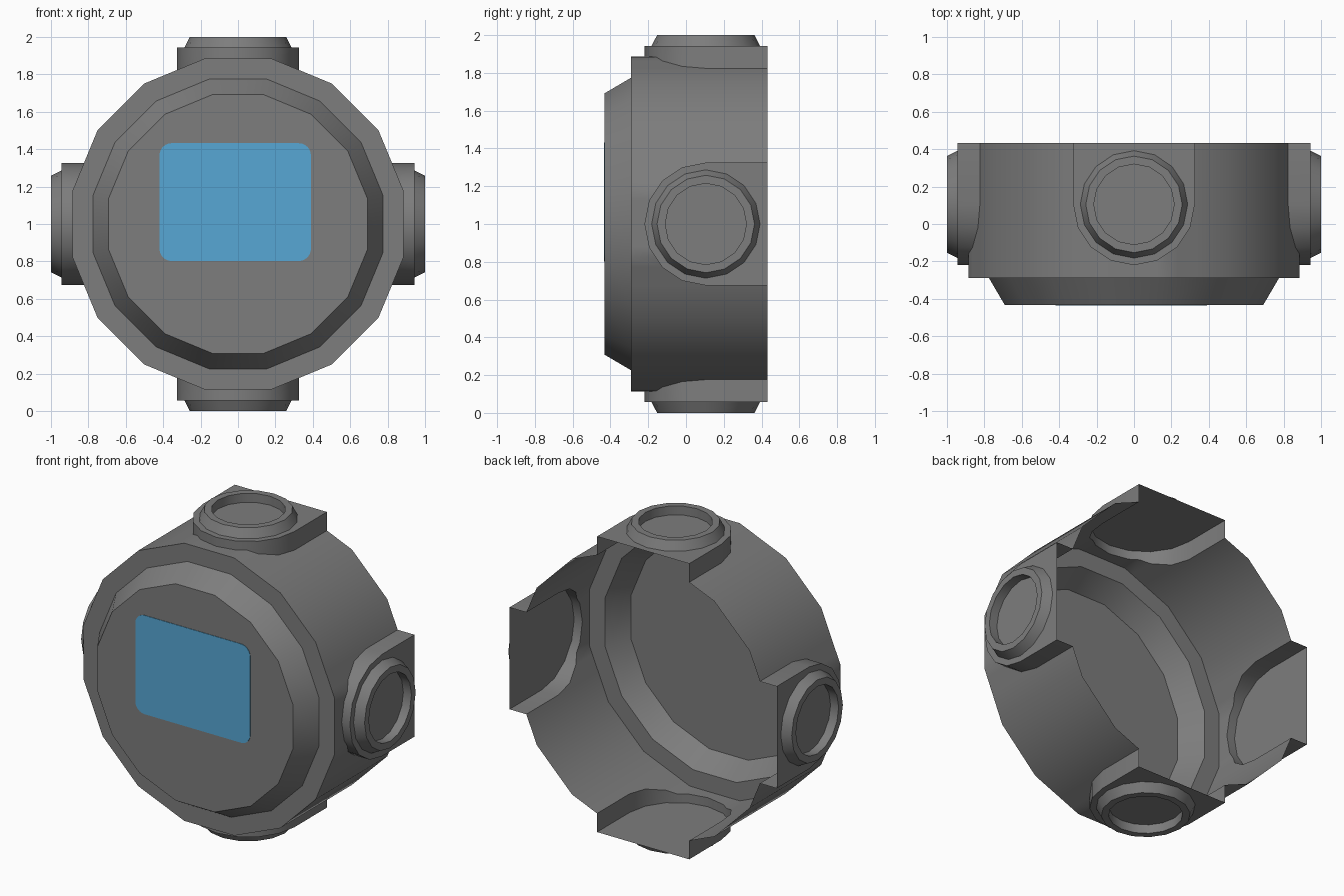
import bpy, bmesh, math
from mathutils import Matrix, Vector

if "Cube" in bpy.data.objects:
    bpy.data.objects.remove(bpy.data.objects["Cube"])

SIDES = 16
STEP = math.tau / SIDES
BODY_R = 0.903
FRONT, SHOULDER, BACK = -0.432, -0.29, 0.432
PORT_R, PORT_Y, PLATE_H = 0.325, 0.105, 0.943


def material(name, colour):
    mat = bpy.data.materials.new(name)
    mat.use_nodes = True
    mat.diffuse_color = (*colour, 1)
    mat.node_tree.nodes["Principled BSDF"].inputs["Base Color"].default_value = (*colour, 1)
    return mat


grey = material("dark grey", (0.205, 0.205, 0.205))
blue = material("screen blue", (0.095, 0.39, 0.66))


def finish(name, bm, mat):
    bmesh.ops.remove_doubles(bm, verts=bm.verts, dist=0.0005)
    bmesh.ops.recalc_face_normals(bm, faces=bm.faces)
    mesh = bpy.data.meshes.new(name)
    bm.to_mesh(mesh)
    bm.free()
    mesh.materials.append(mat)
    obj = bpy.data.objects.new(name, mesh)
    bpy.context.collection.objects.link(obj)
    bpy.ops.object.select_all(action="DESELECT")
    obj.select_set(True)
    bpy.context.view_layer.objects.active = obj
    bpy.ops.object.shade_smooth_by_angle(angle=math.radians(30))
    return obj


def face(bm, points):
    return bm.faces.new([bm.verts.new(p) for p in points])


def bridge(bm, a, b, closed=False):
    for i in range(len(a) if closed else len(a) - 1):
        j = (i + 1) % len(a)
        face(bm, (a[i], a[j], b[j], b[i]))


def place(turn, u, y, h):
    """Point at height h outward on one of the four sides."""
    return Matrix.Rotation(turn * math.pi / 2, 3, "Y") @ Vector((u, y, h)) + Vector((0, 0, 1))


def wall_height(u):
    """Outward distance of the faceted body wall at sideways offset u."""
    apothem = BODY_R * math.cos(STEP / 2)
    return min(apothem, (apothem - abs(u) * math.sin(STEP)) / math.cos(STEP))


def ring(radius, y):
    return [Vector((radius * math.cos((i + 0.5) * STEP), y,
                    1 + radius * math.sin((i + 0.5) * STEP))) for i in range(SIDES)]


# Rounded front edge of a port, with extra points where it crosses wall corners
arc = [(PORT_R * math.cos(math.pi + i * STEP), PORT_Y + PORT_R * math.sin(math.pi + i * STEP))
       for i in range(9)]
for i in (6, 3):
    arc.insert(i, tuple((Vector(arc[i - 1]) + Vector(arc[i])) / 2))

# Body: stepped front and a wall with four openings, open at the back
bm = bmesh.new()
shoulder_out, shoulder_in = ring(BODY_R, SHOULDER), ring(0.79, SHOULDER)
front_rim = ring(0.705, FRONT)
bridge(bm, shoulder_out, shoulder_in, True)
bridge(bm, shoulder_in, front_rim, True)
face(bm, front_rim)
corner = BODY_R * math.sin(1.5 * STEP)
for turn in range(4):
    def wall(u, y):
        return place(turn, u, y, wall_height(u))
    bridge(bm, [wall(u, SHOULDER) for u, y in arc], [wall(u, y) for u, y in arc])
    for side in (-1, 1):
        span = (side * PORT_R, side * corner)
        # The point level with the opening's end keeps the wall joined
        bridge(bm, [wall(u, SHOULDER) for u in span], [wall(u, PORT_Y) for u in span])
        bridge(bm, [wall(u, PORT_Y) for u in span], [wall(u, BACK) for u in span])
    for y0, y1 in ((SHOULDER, PORT_Y), (PORT_Y, BACK)):
        low, high = wall_height(corner), corner
        face(bm, [place(turn, high, y0, low), place(turn + 1, -high, y0, low),
                  place(turn + 1, -high, y1, low), place(turn, high, y1, low)])
finish("body_shell", bm, grey)

# Ports: flat plate with a skirt down to the wall, and a raised hollow collar
outline = [(-PORT_R, BACK)] + arc + [(PORT_R, BACK)]
collar_profile = [(0.287, PLATE_H), (0.258, 1.0), (0.215, 1.0), (0.215, PLATE_H)]
for turn, side_name in enumerate(("top", "left", "bottom", "right")):
    bm = bmesh.new()
    rim = [place(turn, u, y, PLATE_H) for u, y in outline]
    bridge(bm, [place(turn, u, y, wall_height(u)) for u, y in outline], rim)
    face(bm, rim)
    finish(side_name + "_port_base", bm, grey)

    bm = bmesh.new()
    loops = [[place(turn, r * math.cos(i * STEP), PORT_Y + r * math.sin(i * STEP), h)
              for i in range(SIDES)] for r, h in collar_profile]
    for a, b in zip(loops, loops[1:]):
        bridge(bm, a, b, True)
    finish(side_name + "_port_collar", bm, grey)

# Screen: thin rounded plate on the front
bm = bmesh.new()
half_w, half_h, radius = 0.405, 0.315, 0.065
points = []
for quarter, (sx, sz) in enumerate(((1, 1), (-1, 1), (-1, -1), (1, -1))):
    for i in range(7):
        a = (quarter + i / 6) * math.pi / 2
        points.append(Vector((-0.015 + sx * (half_w - radius) + radius * math.cos(a), FRONT - 0.003,
                              1.117 + sz * (half_h - radius) + radius * math.sin(a))))
face(bm, points)
bridge(bm, points, [p + Vector((0, 0.003, 0)) for p in points], True)
finish("screen", bm, blue)
